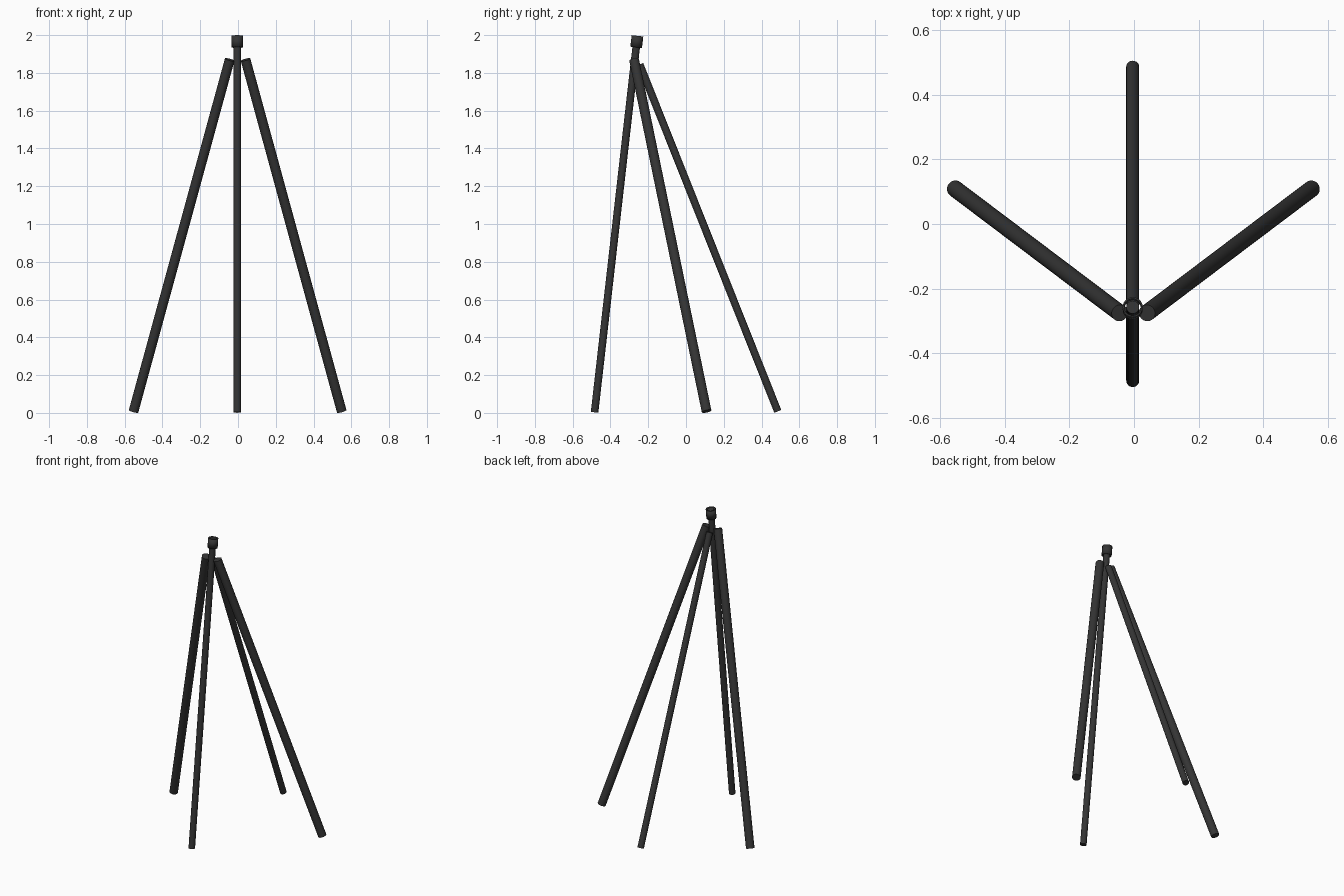
import bpy, bmesh
from mathutils import Vector

if "Cube" in bpy.data.objects:
    bpy.data.objects.remove(bpy.data.objects["Cube"])

black = bpy.data.materials.new("matte_black")
black.diffuse_color = (0.035, 0.035, 0.035, 1)
black.use_nodes = True
black.node_tree.nodes["Principled BSDF"].inputs["Base Color"].default_value = black.diffuse_color


def rod(name, a, b, radius, sides=24, open_ends=False):
    """Round rod running from point a to point b."""
    a, b = Vector(a), Vector(b)
    axis = b - a
    bm = bmesh.new()
    bmesh.ops.create_cone(bm, cap_ends=not open_ends, segments=sides,
                          radius1=radius, radius2=radius, depth=axis.length)
    mesh = bpy.data.meshes.new(name)
    bm.to_mesh(mesh)
    bm.free()
    mesh.materials.append(black)
    ob = bpy.data.objects.new(name, mesh)
    bpy.context.collection.objects.link(ob)
    ob.location = (a + b) / 2
    ob.rotation_mode = 'QUATERNION'
    ob.rotation_quaternion = axis.to_track_quat('Z', 'Y')
    bpy.ops.object.select_all(action='DESELECT')
    ob.select_set(True)
    bpy.context.view_layer.objects.active = ob
    bpy.ops.object.shade_smooth_by_angle()
    return ob


CX = -0.004  # centre line of the stand

# long front pole, continuing up into the cap
foot, top = Vector((CX, -0.484, 0.003)), Vector((CX, -0.257, 1.995))
rod("front_pole", foot, top, 0.02)

# collar around the top of the pole
d = (top - foot).normalized()
collar = rod("top_collar", top - d * 0.06, top + d * 0.001, 0.031, 32, True)
wall = collar.modifiers.new("wall", 'SOLIDIFY')
wall.thickness = 0.005
wall.offset = -1

# back leg
rod("back_leg", (CX, 0.486, 0.008), (CX, -0.245, 1.845), 0.02)

# thicker side legs
for side, s in (("left", -1), ("right", 1)):
    rod(side + "_leg", (CX * 0.5 + s * 0.551, 0.109, 0.0085),
        (CX * 0.5 + s * 0.042, -0.275, 1.87), 0.026)
